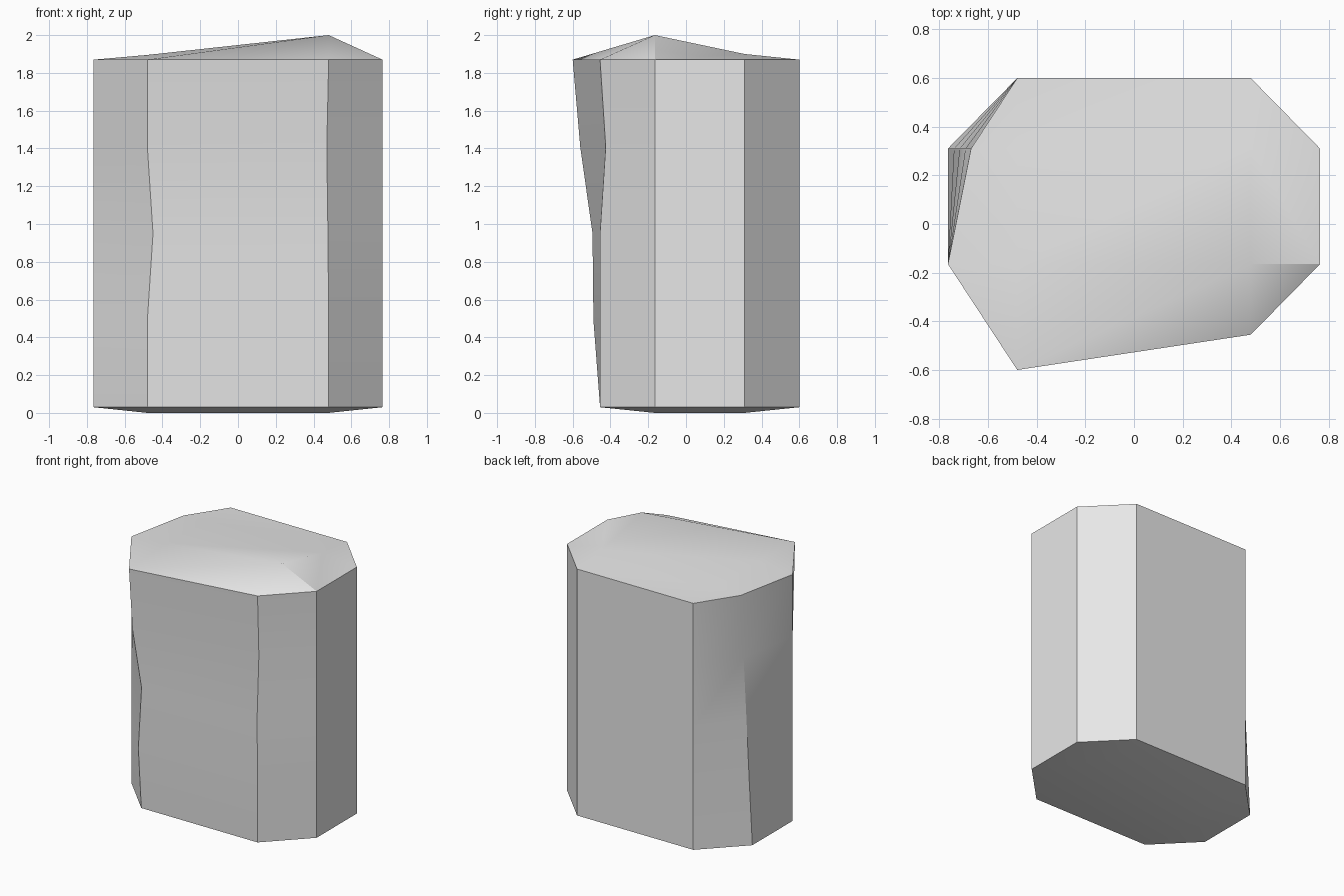
import bpy
import bmesh
from math import radians

cube = bpy.data.objects.get("Cube")
if cube:
    bpy.data.objects.remove(cube, do_unlink=True)

# One plain stone colour
stone = bpy.data.materials.new("light grey stone")
stone.use_nodes = True
colour = (0.8, 0.8, 0.8, 1)
stone.diffuse_color = colour
bsdf = next(n for n in stone.node_tree.nodes if n.type == "BSDF_PRINCIPLED")
bsdf.inputs["Base Color"].default_value = colour

# Half extents of the uneven octagon
SIDE, INNER = 0.765, 0.48
BACK, MID_BACK, MID_FRONT = 0.6, 0.31, -0.165


def ring(z, left_corner, right_corner, lean):
    """Octagon with moving front corners and a leaning back corner."""
    return [(*left_corner, z), (*right_corner, z),
            (SIDE, MID_FRONT, z), (SIDE, MID_BACK, z),
            (INNER, BACK, z), (-INNER, BACK, z),
            (lean - SIDE, MID_BACK, z), (-SIDE, MID_FRONT, z)]


rings = [
    ring(0.03, (-0.48, -0.455), (0.48, -0.455), 0),
    ring(0.49, (-0.48, -0.49), (0.48, -0.455), 0.025),
    ring(0.95, (-0.45, -0.495), (0.476, -0.455), 0.048),
    ring(1.41, (-0.48, -0.56), (0.47, -0.425), 0.072),
    ring(1.87, (-0.48, -0.6), (0.48, -0.455), 0.095),
]

bm = bmesh.new()
loops = [[bm.verts.new(p) for p in r] for r in rings]

# Side walls
for low, high in zip(loops, loops[1:]):
    for i in range(8):
        j = (i + 1) % 8
        bm.faces.new((low[i], low[j], high[j], high[i]))


def cap(loop, heights):
    """Close a loop with an inner rectangle, triangles at each corner."""
    spots = [(-INNER, MID_FRONT), (INNER, MID_FRONT),
             (INNER, MID_BACK), (-INNER, MID_BACK)]
    inner = [bm.verts.new((x, y, z)) for (x, y), z in zip(spots, heights)]
    for k in range(4):
        n = (k + 1) % 4
        a, b, c = loop[2 * k], loop[2 * k + 1], loop[(2 * k + 2) % 8]
        bm.faces.new((a, b, inner[n]))
        bm.faces.new((a, inner[n], inner[k]))
        bm.faces.new((b, c, inner[n]))
    bm.faces.new(inner)


# Shallow base and slightly peaked top
cap(loops[0], (0, 0, 0, 0))
cap(loops[-1], (1.895, 2.0, 1.9, 1.88))
bmesh.ops.recalc_face_normals(bm, faces=bm.faces)

mesh = bpy.data.meshes.new("stone_block")
bm.to_mesh(mesh)
bm.free()
mesh.materials.append(stone)
block = bpy.data.objects.new("stone_block", mesh)
bpy.context.collection.objects.link(block)

# Soft facets, crisp corners
bpy.ops.object.select_all(action="DESELECT")
block.select_set(True)
bpy.context.view_layer.objects.active = block
bpy.ops.object.shade_smooth_by_angle(angle=radians(30))
